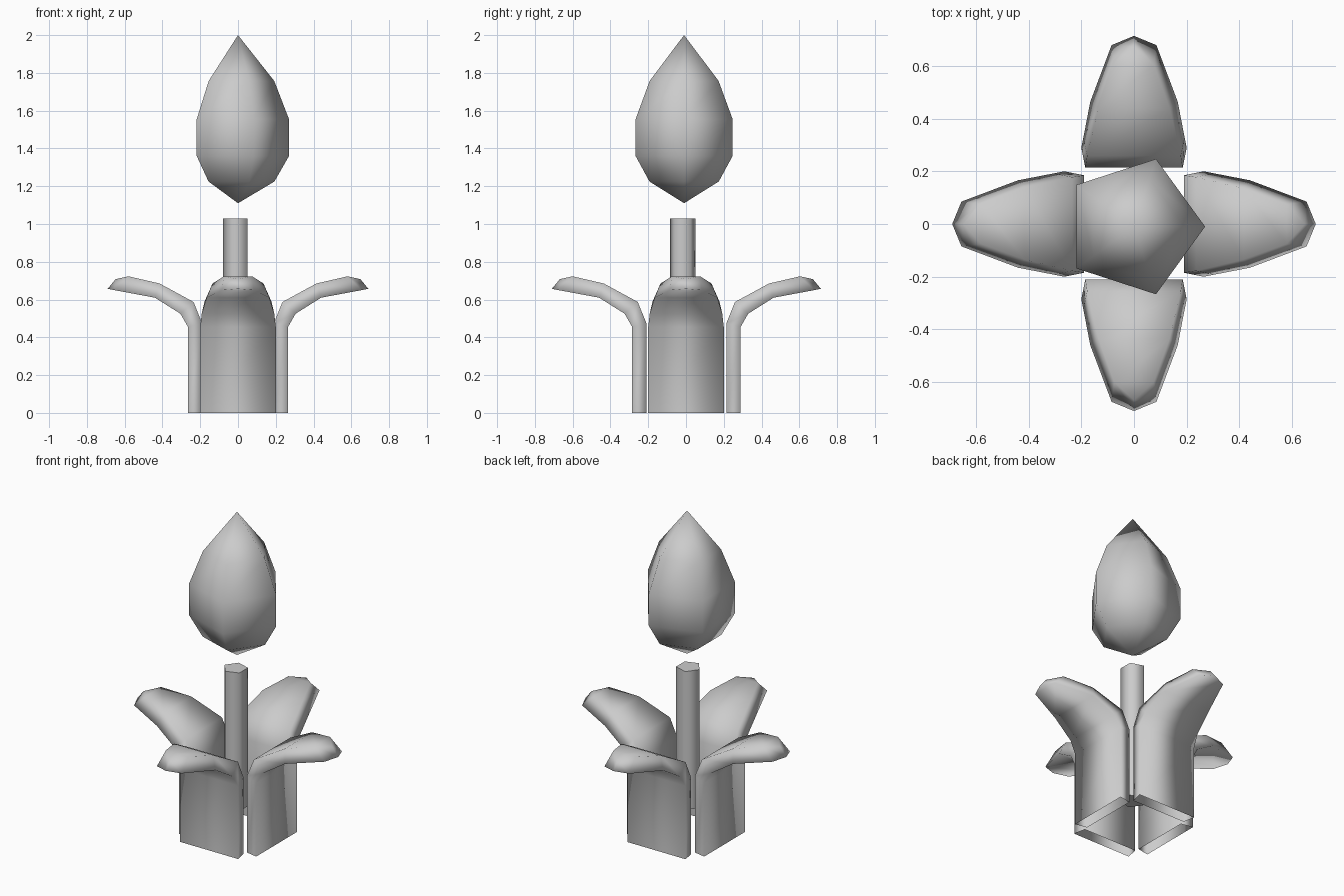
import bpy, bmesh, math
from mathutils import Matrix, Vector

cube = bpy.data.objects.get("Cube")
if cube:
    bpy.data.objects.remove(cube)

grey = bpy.data.materials.new("light_grey")
grey.use_nodes = True
colour = (0.6, 0.6, 0.6, 1)
grey.diffuse_color = colour
grey.node_tree.nodes["Principled BSDF"].inputs["Base Color"].default_value = colour


def finish(name, bm, sharp=None):
    bmesh.ops.recalc_face_normals(bm, faces=bm.faces)
    mesh = bpy.data.meshes.new(name)
    bm.to_mesh(mesh)
    bm.free()
    mesh.materials.append(grey)
    obj = bpy.data.objects.new(name, mesh)
    bpy.context.collection.objects.link(obj)
    bpy.ops.object.select_all(action="DESELECT")
    obj.select_set(True)
    bpy.context.view_layer.objects.active = obj
    if sharp:
        bpy.ops.object.shade_smooth_by_angle(angle=math.radians(sharp))
    else:
        bpy.ops.object.shade_smooth()
    return obj


def bridge(bm, a, b):
    """Join two rings of equal size; a single vertex makes a fan."""
    n = max(len(a), len(b))
    for i in range(n):
        j = (i + 1) % n
        corners = [a[i % len(a)], a[j % len(a)], b[j % len(b)], b[i % len(b)]]
        bm.faces.new(list(dict.fromkeys(corners)))


def five_sided(name, profile, centre, turn, sharp=None):
    """Lathe (radius, height) pairs into a pentagonal solid."""
    bm = bmesh.new()
    rings = []
    for r, z in profile:
        count = 5 if r else 1
        angles = [turn + math.tau * i / 5 for i in range(count)]
        rings.append([bm.verts.new((centre[0] + r * math.cos(a),
                                    centre[1] + r * math.sin(a), z)) for a in angles])
    for a, b in zip(rings, rings[1:]):
        bridge(bm, a, b)
    for end in (rings[0], rings[-1]):
        if len(end) > 2:
            bm.faces.new(end)
    return finish(name, bm, sharp)


# Floating bud and the stem beneath it
five_sided("bud", [(0, 1.11), (0.193, 1.225), (0.27, 1.36), (0.27, 1.555),
                   (0.192, 1.757), (0, 2)], (0, -0.01), 0)
five_sided("stem", [(0.072, 0.17), (0.072, 1.03)], (-0.008, -0.017), math.pi, 80)

# Leaf stations: outer side (reach, height, half width), then inner side
STATIONS = [
    ((0.265, 0, 0.2), (0.19, 0, 0.185)),
    ((0.265, 0.455, 0.2), (0.19, 0.475, 0.185)),
    ((0.305, 0.525, 0.192), (0.235, 0.587, 0.178)),
    ((0.44, 0.61, 0.166), (0.415, 0.685, 0.135)),
    ((0.655, 0.65, 0.085), (0.58, 0.723, 0.075)),
]
TIP = ((0.69, 0.657), (0.648, 0.708))


def leaf(name, angle, shift):
    bm = bmesh.new()
    rings = []
    for (ro, zo, wo), (ri, zi, wi) in STATIONS:
        rings.append([bm.verts.new(p) for p in
                      ((ro, -wo, zo), (ro, wo, zo), (ri, wi, zi), (ri, -wi, zi))])
    for a, b in zip(rings, rings[1:]):
        bridge(bm, a, b)
    # Pointed end; the foot stays open
    low, high = [bm.verts.new((r, 0, z)) for r, z in TIP]
    o1, o2, i2, i1 = rings[-1]
    for face in ((o1, o2, low), (i1, i2, high), (o2, i2, high, low), (i1, o1, low, high)):
        bm.faces.new(face)
    bm.transform(Matrix.Rotation(angle, 4, "Z") @ Matrix.Translation(Vector((shift, 0, 0))))
    return finish(name, bm)


for k, (side, shift) in enumerate((("left", 0), ("back", 0.024), ("right", 0), ("front", 0.02))):
    leaf(side + "_leaf", k * math.pi / 2, shift)
